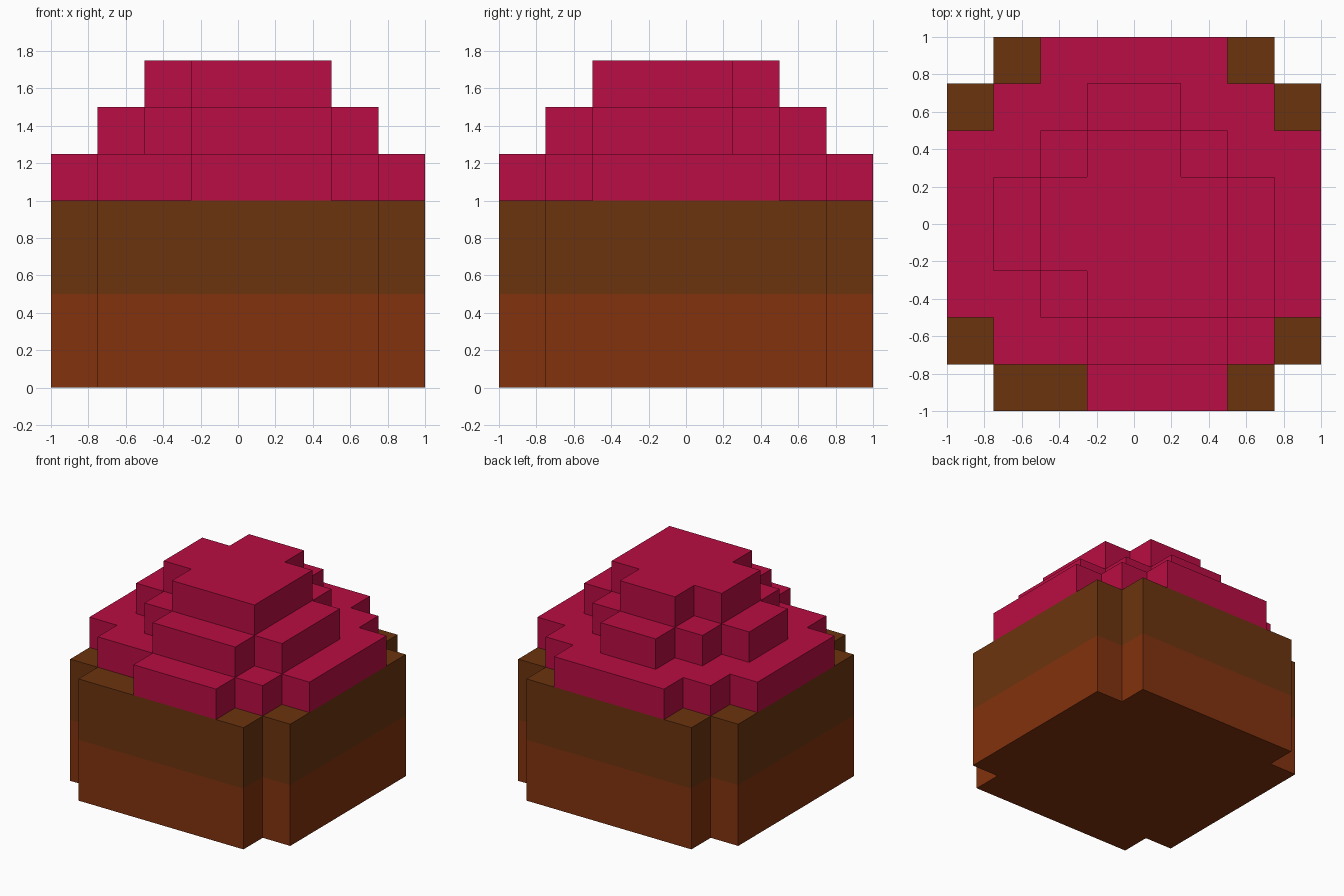
import bpy
import bmesh

cube = bpy.data.objects.get("Cube")
if cube:
    bpy.data.objects.remove(cube, do_unlink=True)

UNIT = 0.25  # size of one block


def make_material(name, rgb):
    mat = bpy.data.materials.new(name)
    mat.use_nodes = True
    color = (*rgb, 1.0)
    mat.diffuse_color = color
    bsdf = mat.node_tree.nodes["Principled BSDF"]
    bsdf.inputs["Base Color"].default_value = color
    bsdf.inputs["Roughness"].default_value = 0.9
    return mat


def make_slab(name, outline, z0, z1, mat):
    """Extrude a stepped counter-clockwise outline, given in blocks."""
    bm = bmesh.new()
    bottom = bm.faces.new([bm.verts.new((x * UNIT, y * UNIT, z0)) for x, y in outline])
    result = bmesh.ops.extrude_face_region(bm, geom=[bottom], use_keep_orig=True)
    top = [v for v in result["geom"] if isinstance(v, bmesh.types.BMVert)]
    bmesh.ops.translate(bm, verts=top, vec=(0, 0, z1 - z0))
    bmesh.ops.recalc_face_normals(bm, faces=bm.faces)
    mesh = bpy.data.meshes.new(name)
    bm.to_mesh(mesh)
    bm.free()
    mesh.materials.append(mat)
    obj = bpy.data.objects.new(name, mesh)
    bpy.context.collection.objects.link(obj)
    return obj


rust = make_material("rust brown", (0.227, 0.032, 0.0044))
brown = make_material("dark brown", (0.150, 0.034, 0.0044))
crimson = make_material("crimson", (0.485, 0.004, 0.056))

# Square body with its four corner blocks removed
body = [(-3, -4), (3, -4), (3, -3), (4, -3), (4, 3), (3, 3),
        (3, 4), (-3, 4), (-3, 3), (-4, 3), (-4, -3), (-3, -3)]

# Three stepped mound layers
low = [(-1, -4), (2, -4), (2, -3), (3, -3), (3, -2), (4, -2), (4, 2), (3, 2),
       (3, 3), (2, 3), (2, 4), (-2, 4), (-2, 3), (-3, 3), (-3, 2), (-4, 2),
       (-4, -2), (-3, -2), (-3, -3), (-1, -3)]
middle = [(-1, -3), (2, -3), (2, -2), (3, -2), (3, 1), (2, 1), (2, 2), (1, 2),
          (1, 3), (-1, 3), (-1, 2), (-2, 2), (-2, 1), (-3, 1), (-3, -1),
          (-2, -1), (-2, -2), (-1, -2)]
high = [(-1, -2), (2, -2), (2, 1), (1, 1), (1, 2), (-1, 2),
        (-1, 1), (-2, 1), (-2, -1), (-1, -1)]

make_slab("lower_body", body, 0.0, 0.5, rust)
make_slab("upper_body", body, 0.5, 1.0, brown)
make_slab("mound_bottom", low, 1.0, 1.25, crimson)
make_slab("mound_middle", middle, 1.25, 1.5, crimson)
make_slab("mound_top", high, 1.5, 1.75, crimson)
